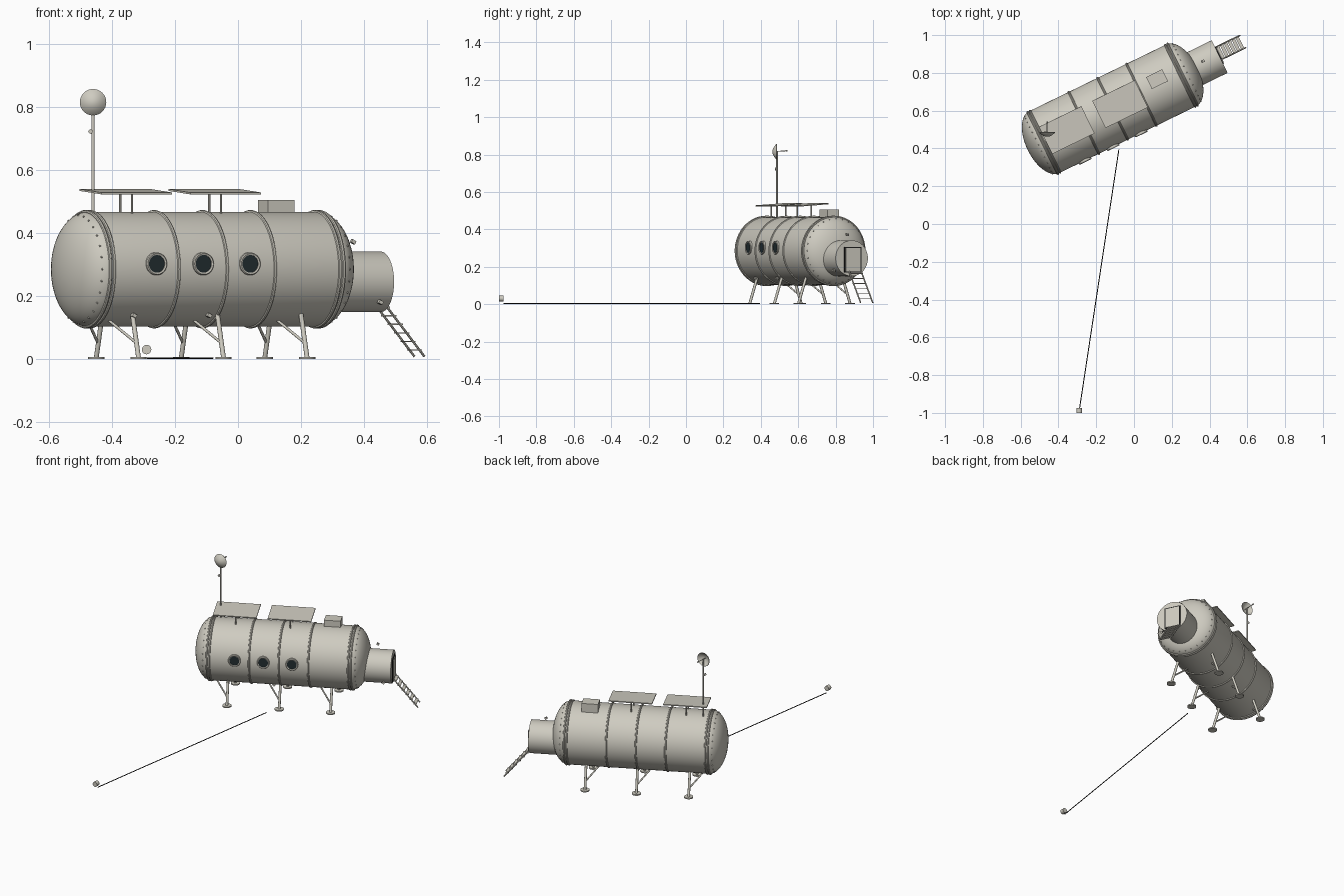
import bpy, bmesh, math
from mathutils import Matrix, Vector

if "Cube" in bpy.data.objects:
    bpy.data.objects.remove(bpy.data.objects["Cube"])

# habitat frame: local x runs along the hull, local y across it
HAB = Matrix.Translation((-0.113, 0.61, 0)) @ Matrix.Rotation(math.radians(26), 4, 'Z')
WORLD = Matrix.Identity(4)


def material(name, col):
    m = bpy.data.materials.new(name)
    m.diffuse_color = (*col, 1)
    m.use_nodes = True
    m.node_tree.nodes["Principled BSDF"].inputs["Base Color"].default_value = m.diffuse_color
    return m


SHELL = material("warm grey shell", (0.62, 0.60, 0.53))
GLASS = material("dark glass", (0.016, 0.026, 0.03))
BLACK = material("black rubber", (0.012, 0.012, 0.012))


def finish(name, bm, mat, frame=HAB, smooth=True):
    bmesh.ops.recalc_face_normals(bm, faces=bm.faces)
    me = bpy.data.meshes.new(name)
    bm.to_mesh(me)
    bm.free()
    me.materials.append(mat)
    ob = bpy.data.objects.new(name, me)
    bpy.context.collection.objects.link(ob)
    ob.matrix_world = frame
    if smooth:
        bpy.ops.object.select_all(action='DESELECT')
        ob.select_set(True)
        bpy.context.view_layer.objects.active = ob
        bpy.ops.object.shade_smooth_by_angle(angle=math.radians(35))
    return ob


def add_rod(bm, a, b, r, r2=None, n=12):
    a, b = Vector(a), Vector(b)
    rot = (b - a).to_track_quat('Z', 'Y').to_matrix().to_4x4()
    bmesh.ops.create_cone(bm, cap_ends=True, segments=n, radius1=r, radius2=r if r2 is None else r2,
                          depth=(b - a).length, matrix=Matrix.Translation((a + b) / 2) @ rot)


def add_box(bm, c, size, rot=None):
    m = Matrix.Translation(c) @ (rot or WORLD) @ Matrix.Diagonal((*size, 1))
    bmesh.ops.create_cube(bm, size=1, matrix=m)


def lathe(bm, profile, place, n=64, closed=False):
    """Spin (radius, height) points around local z, then place."""
    pts = [Vector((r, 0, h)) for r, h in profile]
    vs = [bm.verts.new(p) for p in pts]
    es = [bm.edges.new(p) for p in zip(vs, vs[1:])]
    if closed:
        es.append(bm.edges.new((vs[-1], vs[0])))
    old = set(bm.verts) - set(vs)
    bmesh.ops.spin(bm, geom=vs + es, cent=(0, 0, 0), axis=(0, 0, 1), angle=math.tau, steps=n)
    new = [v for v in bm.verts if v not in old]
    bmesh.ops.remove_doubles(bm, verts=new, dist=1e-5)
    bmesh.ops.transform(bm, matrix=place, verts=[v for v in bm.verts if v not in old])


def along_x(s, z):
    return Matrix.Translation((s, 0, z)) @ Matrix.Rotation(math.pi / 2, 4, 'Y')


R, ZC, HALF, CAP = 0.182, 0.285, 0.404, 0.096

# pressure hull with domed ends
dome = [(R * math.cos(a), HALF + CAP * math.sin(a)) for a in [math.pi / 2 * i / 14 for i in range(15)]]
bm = bmesh.new()
lathe(bm, [(r, -h) for r, h in reversed(dome)] + dome, along_x(0, ZC), 80)
finish("hull", bm, SHELL)

# hoop rings, doubled at the ends
bm = bmesh.new()
for s in (-0.412, -0.398, -0.17, 0, 0.17, 0.398, 0.412):
    circ = [(R + 0.006 * math.cos(math.tau * i / 8), 0.006 * math.sin(math.tau * i / 8)) for i in range(8)]
    lathe(bm, circ, along_x(s, ZC), 64, closed=True)
finish("hoop_rings", bm, SHELL)

# dome bolts
bm = bmesh.new()
for side in (-1, 1):
    for i in range(28):
        a = math.tau * i / 28
        p = Vector((side * 0.437, 0.171 * math.cos(a), ZC + 0.171 * math.sin(a)))
        bmesh.ops.create_icosphere(bm, subdivisions=1, radius=0.0035, matrix=Matrix.Translation(p))
finish("dome_bolts", bm, SHELL)

# airlock tube and door
AZ = 0.245
bm = bmesh.new()
add_rod(bm, (0.42, 0, AZ), (0.63, 0, AZ), 0.096, n=48)
finish("airlock", bm, SHELL)
bm = bmesh.new()
add_box(bm, (0.631, 0.005, 0.237), (0.006, 0.1, 0.138))
finish("door_seal", bm, BLACK, smooth=False)
bm = bmesh.new()
add_box(bm, (0.633, 0.005, 0.237), (0.009, 0.086, 0.124))
finish("door", bm, SHELL, smooth=False)

# portholes along the front side
frames, panes = bmesh.new(), bmesh.new()
for s in (-0.252, -0.087, 0.078):
    place = Matrix.Translation((s, -0.183, 0.302)) @ Matrix.Rotation(math.pi / 2, 4, 'X')
    lathe(frames, [(0.028, -0.012), (0.036, -0.012), (0.036, 0.004), (0.033, 0.007), (0.028, 0.005)],
          place, 32, closed=True)
    add_rod(panes, (s, -0.176, 0.302), (s, -0.1855, 0.302), 0.0285, n=32)
finish("porthole_frames", frames, SHELL)
finish("porthole_glass", panes, GLASS)

# landing legs, diagonal struts and foot pads
legs, pads = bmesh.new(), bmesh.new()
for s in (-0.3, 0, 0.295):
    for d in (-1, 1):
        add_rod(legs, (s, d * 0.153, 0.004), (s, d * 0.108, 0.145), 0.0075)
        add_rod(legs, (s, d * 0.14, 0.05), (s - 0.07, d * 0.075, 0.125), 0.0045)
        add_rod(pads, (s, d * 0.153, 0), (s, d * 0.153, 0.007), 0.026, n=24)
finish("legs", legs, SHELL)
finish("foot_pads", pads, SHELL)

# boarding ladder
bm = bmesh.new()
top, low = Vector((0.632, 0.018, 0.178)), Vector((0.775, 0.018, 0.008))
for d in (-0.036, 0.036):
    add_rod(bm, top + Vector((0, d, 0)), low + Vector((0, d, 0)), 0.004, n=8)
for i in range(6):
    add_box(bm, top.lerp(low, 0.08 + 0.16 * i), (0.018, 0.074, 0.004))
finish("ladder", bm, SHELL)

# roof panels on posts
panels, posts = bmesh.new(), bmesh.new()
for s in (-0.268, 0.046):
    add_box(panels, (s, 0.005, 0.531), (0.25, 0.16, 0.006), Matrix.Rotation(math.radians(4), 4, 'X'))
    for t in (-0.04, 0.045):
        add_rod(posts, (s, t, 0.45), (s, t, 0.529), 0.004, n=8)
finish("roof_panels", panels, SHELL, smooth=False)
finish("panel_posts", posts, SHELL)

# roof equipment box
bm = bmesh.new()
add_box(bm, (0.28, 0.038, 0.475), (0.095, 0.07, 0.06))
finish("roof_box", bm, SHELL, smooth=False)

# mast, with a dish opening to the rear
MX, MY = -0.46, 0.487
bm = bmesh.new()
add_rod(bm, (MX, MY, 0.44), (MX, MY, 0.815), 0.005)
add_box(bm, (MX - 0.008, MY - 0.004, 0.722), (0.012, 0.012, 0.012), Matrix.Rotation(0.6, 4, 'Y'))
finish("mast", bm, SHELL, WORLD)
bm = bmesh.new()
outer = [(0.042 * i / 8, 0.022 * (i / 8) ** 2) for i in range(9)]
inner = [(r * 0.97, h + 0.002) for r, h in reversed(outer)]
lathe(bm, outer + inner, Matrix.Translation((MX, 0.462, 0.815)) @ Matrix.Rotation(-math.pi / 2, 4, 'X'), 32)
add_rod(bm, (MX, 0.464, 0.816), (MX, 0.54, 0.82), 0.002, n=8)
add_rod(bm, (MX, 0.532, 0.8195), (MX, 0.542, 0.82), 0.004, n=8)
finish("dish", bm, SHELL, WORLD)

# small lamps around the hull and airlock
bm = bmesh.new()
for c in ((0.54, 0.017, 0.372), (0.587, -0.085, 0.18), (-0.3, -0.12, 0.138), (-0.035, -0.12, 0.138)):
    add_box(bm, c, (0.014, 0.014, 0.011), Matrix.Rotation(0.5, 4, 'Y'))
finish("lamps", bm, SHELL, smooth=False)

# ground cable and its remote sensor
bm = bmesh.new()
add_rod(bm, (-0.288, -0.975, 0.003), (-0.08, 0.395, 0.003), 0.0025, n=8)
finish("cable", bm, BLACK, WORLD)
bm = bmesh.new()
add_rod(bm, (-0.29, -1.0, 0.03), (-0.29, -0.975, 0.03), 0.015, n=20)
finish("remote_sensor", bm, SHELL, WORLD)
